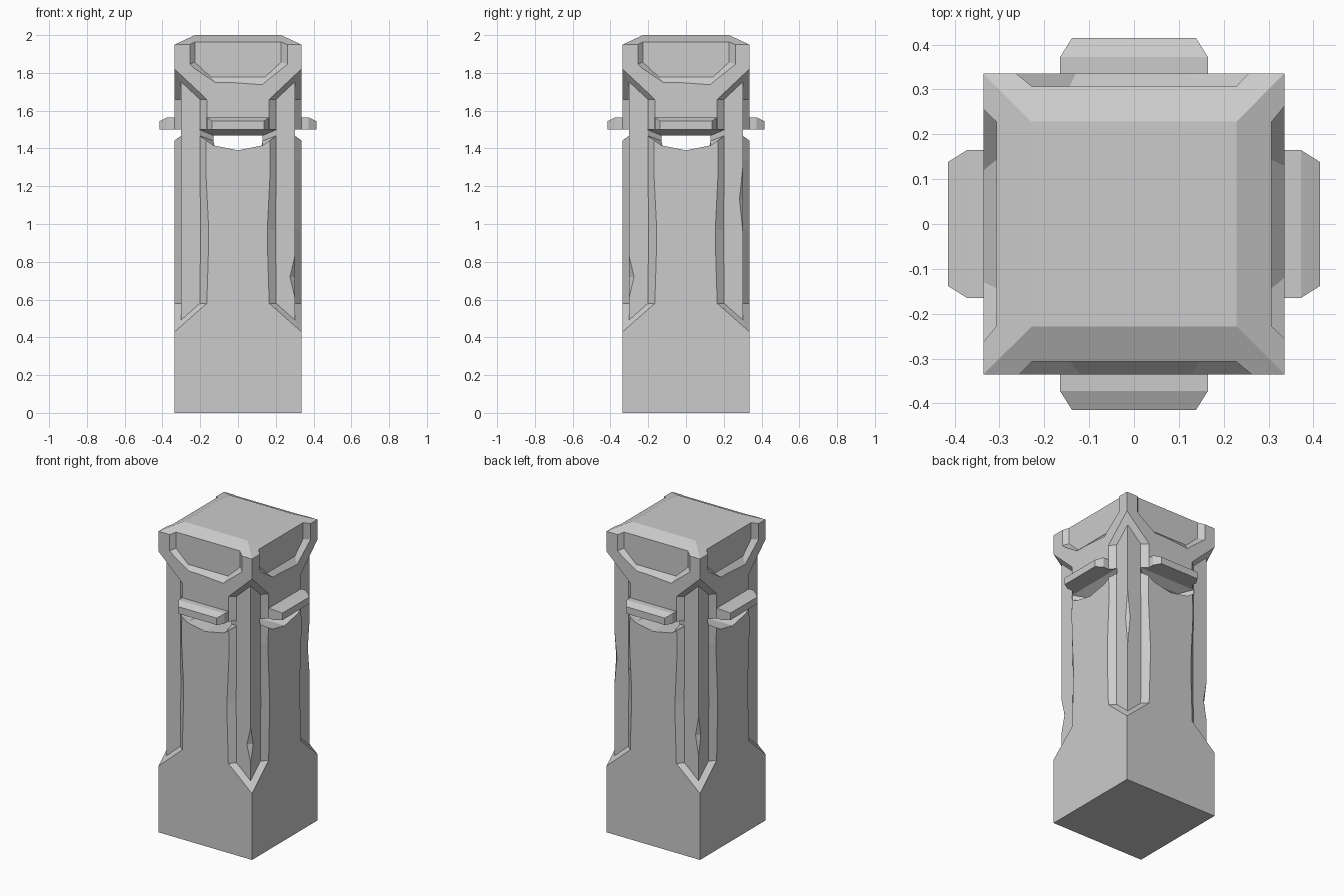
import bpy, bmesh, math
from mathutils import Matrix, Vector

if "Cube" in bpy.data.objects:
    bpy.data.objects.remove(bpy.data.objects["Cube"])

H = 0.335      # half width of the pillar
IN = 0.302     # half width at the recessed corner posts


def add_object(name, bm):
    """Turn a bmesh into an object with outward normals."""
    bmesh.ops.recalc_face_normals(bm, faces=bm.faces)
    if bm.calc_volume(signed=True) < 0:
        bmesh.ops.reverse_faces(bm, faces=bm.faces)
    me = bpy.data.meshes.new(name)
    bm.to_mesh(me)
    bm.free()
    ob = bpy.data.objects.new(name, me)
    bpy.context.collection.objects.link(ob)
    return ob


def loft(name, loops, turn=0):
    """Solid through matching (y, [(x, z)...]) loops, turned about z by quarter turns."""
    bm = bmesh.new()
    rot = Matrix.Rotation(turn * math.pi / 2, 3, 'Z')
    rings = [[bm.verts.new(rot @ Vector((x, y, z))) for x, z in pts] for y, pts in loops]
    for a, b in zip(rings, rings[1:]):
        for i in range(len(a)):
            j = (i + 1) % len(a)
            bm.faces.new((a[i], a[j], b[j], b[i]))
    bm.faces.new(rings[0][::-1])
    bm.faces.new(rings[-1])
    return add_object(name, bm)


def past_face(outer, inner, y_in):
    """Extend a tapered pocket slightly beyond the pillar face so the cut is clean."""
    t = 0.01 / (H - y_in)
    out = [(ox + (ox - ix) * t, oz + (oz - iz) * t) for (ox, oz), (ix, iz) in zip(outer, inner)]
    return [(-(H + 0.01), out), (-y_in, inner)]


def volume(me):
    bm = bmesh.new()
    bm.from_mesh(me)
    v = bm.calc_volume(signed=True)
    bm.free()
    return v


def cut(target, cutter):
    """Subtract the cutter, keeping the first solver result that is sound."""
    cutter.hide_render = True
    before = volume(target.data)
    mod = target.modifiers.new("cut", 'BOOLEAN')
    mod.operation = 'DIFFERENCE'
    mod.object = cutter
    for solver in ('MANIFOLD', 'EXACT', 'FLOAT'):
        mod.solver = solver
        deps = bpy.context.evaluated_depsgraph_get()
        deps.update()
        result = bpy.data.meshes.new_from_object(target.evaluated_get(deps), depsgraph=deps)
        if 0.85 * before < volume(result) < before - 1e-6:
            target.data = result
            break
        print("solver rejected", solver, cutter.name, before, volume(result))
    target.modifiers.remove(mod)
    bpy.data.objects.remove(cutter)


def mirror(pts):
    return [(-x, z) for x, z in pts]


# Pillar body: square shaft with a chamfered cap
def square(h):
    return [(-h, -h), (h, -h), (h, h), (-h, h)]


bm = bmesh.new()
rings = [[bm.verts.new((x, y, z)) for x, y in square(h)] for h, z in ((H, 0), (H, 1.95), (0.228, 2.0))]
for a, b in zip(rings, rings[1:]):
    for i in range(4):
        bm.faces.new((a[i], a[(i + 1) % 4], b[(i + 1) % 4], b[i]))
bm.faces.new(rings[0][::-1])
bm.faces.new(rings[-1])
body = add_object("pillar_body", bm)

# Corner recesses with worn edges (outer outline on the face, inner on the post)
c_out = [(0.165, 0.58), (0.40, 0.373), (0.40, 1.881), (0.165, 1.66), (0.17, 1.34), (0.155, 0.97)]
c_in = [(0.202, 0.58), (0.40, 0.403), (0.40, 1.845), (0.202, 1.66), (0.202, 1.34), (0.198, 0.97)]

# Sunken cap panels, open at the top chamfer
p_out = [(-0.255, 2.1), (-0.255, 1.846), (-0.12, 1.75), (0.13, 1.737), (0.262, 1.846), (0.262, 2.1)]
p_in = [(-0.228, 2.1), (-0.228, 1.857), (-0.143, 1.777), (0.143, 1.777), (0.228, 1.857), (0.228, 2.1)]

for k in range(4):
    cut(body, loft("corner_cutter_a", past_face(c_out, c_in, IN), k))
    cut(body, loft("corner_cutter_b", past_face(mirror(c_out), mirror(c_in), IN), k))
    cut(body, loft("panel_cutter", past_face(p_out, p_in, 0.307), k))

# Window slots running right through, flared at the faces
g_out = [(-0.205, 1.5), (-0.205, 1.469), (-0.13, 1.416), (0, 1.39),
         (0.13, 1.416), (0.205, 1.469), (0.205, 1.5)]
g_in = [(-0.13, 1.468), (-0.13, 1.44), (-0.125, 1.415), (0, 1.39),
        (0.125, 1.415), (0.13, 1.44), (0.13, 1.468)]
for k in range(2):
    cut(body, loft("slot_cutter", [(-0.36, g_out), (-0.301, g_out), (-0.25, g_in),
                                   (0.25, g_in), (0.301, g_out), (0.36, g_out)], k))

# Chips knocked out of the corner posts
for sx, sy, z, half, depth in ((1, -1, 0.72, 0.13, 0.03), (1, 1, 1.13, 0.22, 0.022),
                               (-1, 1, 0.78, 0.15, 0.025)):
    chip = bmesh.new()
    mid = [chip.verts.new((sx * x, sy * y, z)) for x, y in
           ((IN - depth, IN + 0.003), (IN + 0.02, IN + 0.02), (IN + 0.003, IN - depth))]
    ends = [chip.verts.new((sx * (IN + 0.002), sy * (IN + 0.002), z + d)) for d in (-half, half)]
    for e in ends:
        for i in range(3):
            chip.faces.new((mid[i], mid[(i + 1) % 3], e))
    cut(body, add_object("chip_cutter", chip))


# Ledges above the slots
def slab(w, top):
    return [(-w, 1.5), (w, 1.5), (w, top), (-w, top)]


for k, side in enumerate(("front", "right", "back", "left")):
    loft("ledge_" + side, [(-0.415, slab(0.138, 1.545)), (-0.372, slab(0.165, 1.565)),
                           (-0.32, slab(0.165, 1.565))], k)
